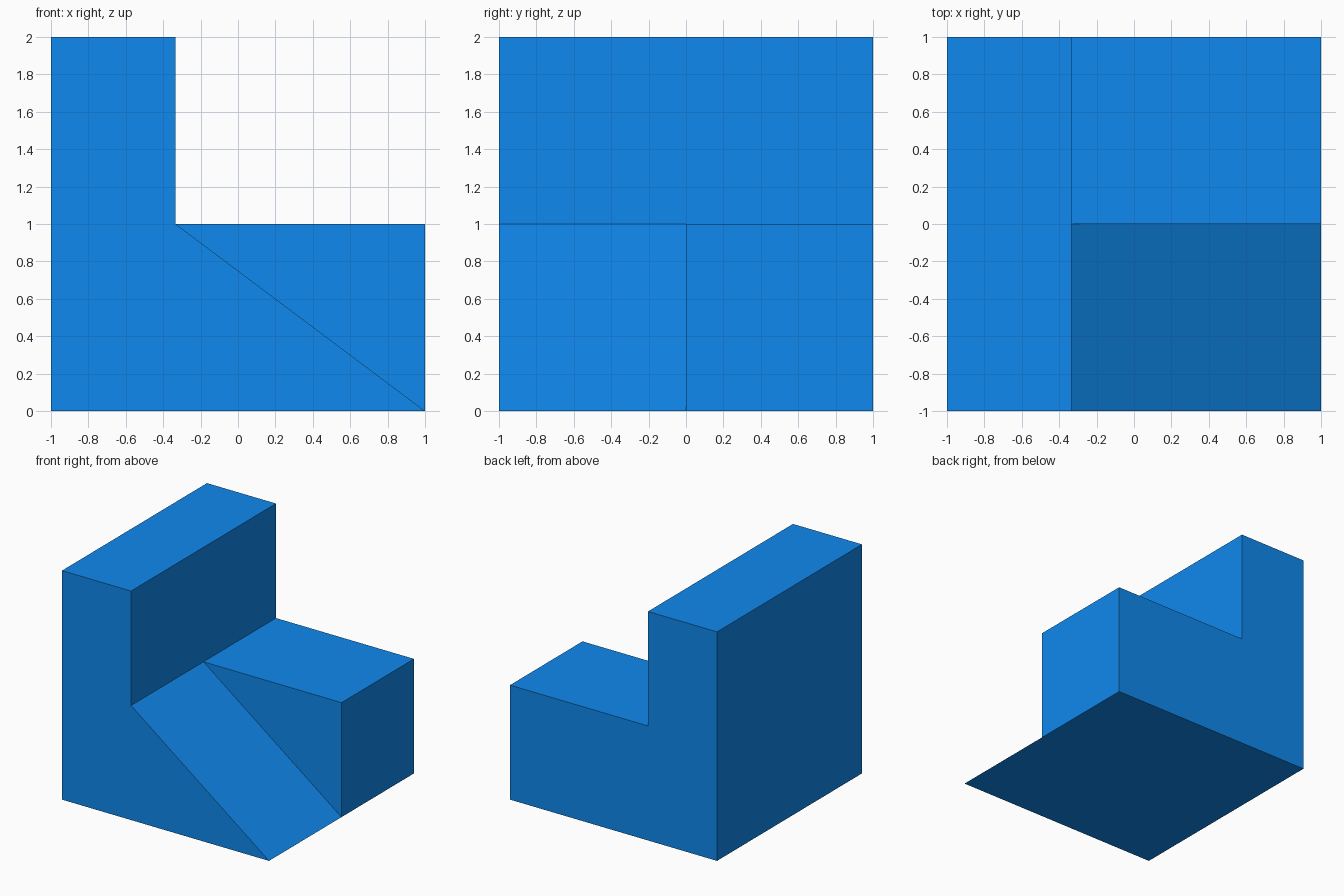
import bpy, bmesh
from mathutils import Vector

if "Cube" in bpy.data.objects:
    bpy.data.objects.remove(bpy.data.objects["Cube"])

X_STEP = -1 / 3
bm = bmesh.new()


def prism(profile, y0, y1):
    """Extrude an x-z profile along y."""
    face = bm.faces.new([bm.verts.new((x, y0, z)) for x, z in profile])
    ext = bmesh.ops.extrude_face_region(bm, geom=[face], use_keep_orig=True)
    verts = [g for g in ext["geom"] if isinstance(g, bmesh.types.BMVert)]
    bmesh.ops.translate(bm, verts=verts, vec=(0, y1 - y0, 0))


# Tall wall with a full-width ramp, split at the middle
prism([(-1, 0), (1, 0), (X_STEP, 1), (X_STEP, 2), (-1, 2)], -1, 1)
bmesh.ops.bisect_plane(bm, geom=bm.verts[:] + bm.edges[:] + bm.faces[:],
                       plane_co=(0, 0, 0), plane_no=(0, 1, 0))

# Raised step filling the space above the rear half of the ramp
prism([(1, 0), (1, 1), (X_STEP, 1)], 0, 1)

# Fuse both: drop the hidden contact faces and weld
contact = Vector(((1 + X_STEP) / 2, 0.5, 0.5))
hidden = [f for f in bm.faces if (f.calc_center_median() - contact).length < 0.01]
bmesh.ops.delete(bm, geom=hidden, context="FACES")
bmesh.ops.remove_doubles(bm, verts=bm.verts[:], dist=1e-4)
bmesh.ops.dissolve_limit(bm, angle_limit=0.01, verts=bm.verts[:], edges=bm.edges[:])
bmesh.ops.recalc_face_normals(bm, faces=bm.faces[:])

mesh = bpy.data.meshes.new("stepped_ramp_block")
bm.to_mesh(mesh)
bm.free()
block = bpy.data.objects.new("stepped_ramp_block", mesh)
bpy.context.collection.objects.link(block)

# Blue finish
blue = bpy.data.materials.new("blue")
blue.diffuse_color = (0.005, 0.25, 0.85, 1)
blue.use_nodes = True
blue.node_tree.nodes["Principled BSDF"].inputs["Base Color"].default_value = blue.diffuse_color
mesh.materials.append(blue)
